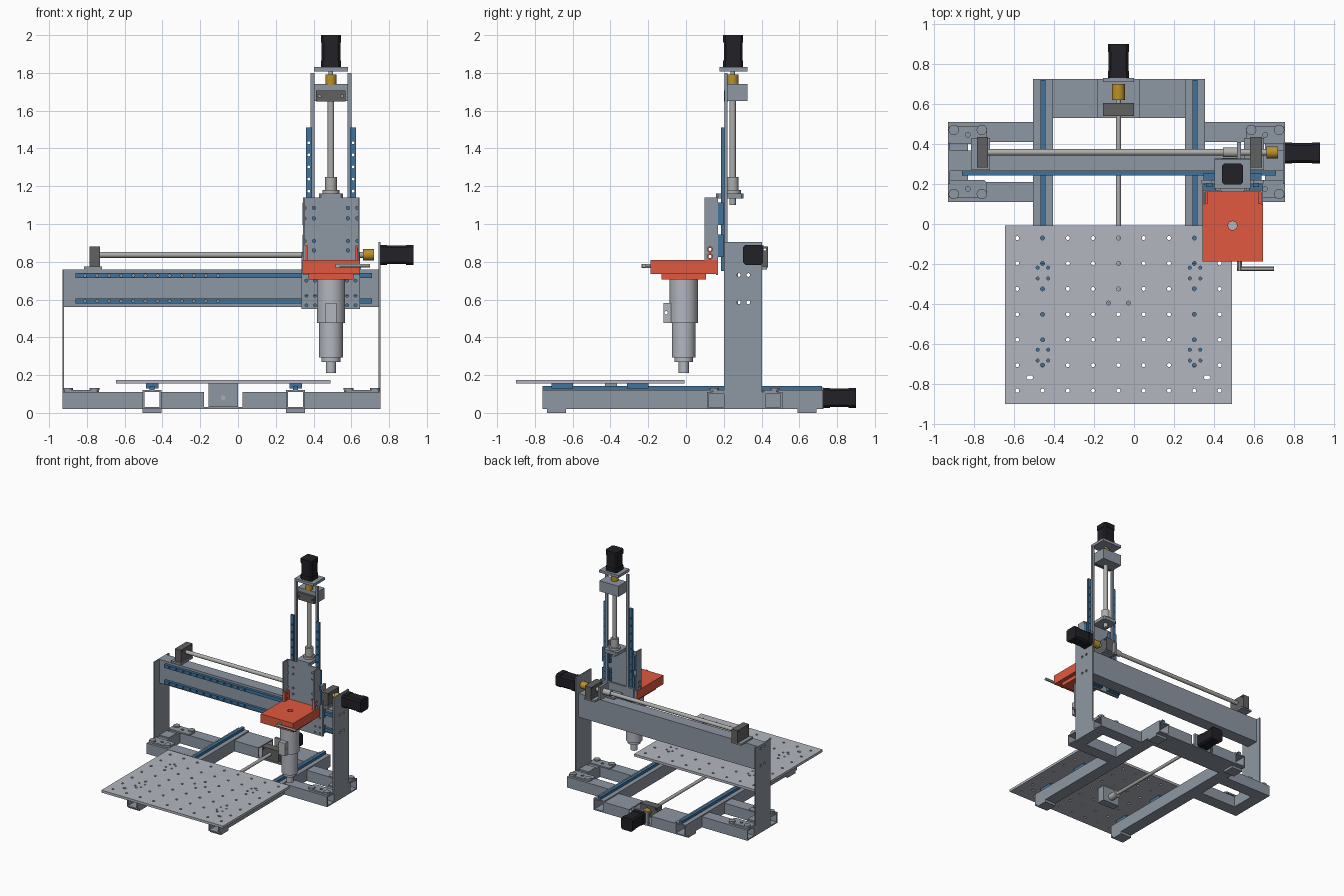
import bpy, bmesh, math
from mathutils import Matrix

if "Cube" in bpy.data.objects:
    bpy.data.objects.remove(bpy.data.objects["Cube"])


def material(name, rgb):
    m = bpy.data.materials.new(name)
    m.diffuse_color = (*rgb, 1)
    m.use_nodes = True
    m.node_tree.nodes["Principled BSDF"].inputs["Base Color"].default_value = m.diffuse_color
    return m


SLATE = material("slate", (0.27, 0.31, 0.36))
SILVER = material("silver", (0.45, 0.47, 0.52))
STEEL = material("steel", (0.42, 0.42, 0.41))
DARK = material("dark_grey", (0.12, 0.12, 0.12))
BLACK = material("black", (0.015, 0.015, 0.02))
BLUE = material("blue", (0.05, 0.17, 0.33))
GOLD = material("gold", (0.5, 0.28, 0.02))
RED = material("red", (0.75, 0.1, 0.05))

# local (u, v, depth) -> world: z gives (x, y), y gives (x, z), x gives (y, z)
AXES = {'z': Matrix.Identity(4),
        'y': Matrix(((1, 0, 0, 0), (0, 0, 1, 0), (0, 1, 0, 0), (0, 0, 0, 1))),
        'x': Matrix(((0, 0, 1, 0), (1, 0, 0, 0), (0, 1, 0, 0), (0, 0, 0, 1)))}


def finish(name, mesh, mat):
    bm = bmesh.new()
    bm.from_mesh(mesh)
    bmesh.ops.remove_doubles(bm, verts=bm.verts, dist=1e-5)
    bmesh.ops.recalc_face_normals(bm, faces=bm.faces)
    bm.to_mesh(mesh)
    bm.free()
    mesh.materials.clear()
    mesh.materials.append(mat)
    ob = bpy.data.objects.new(name, mesh)
    bpy.context.collection.objects.link(ob)
    return ob


def rect(u0, u1, v0, v1, c=0):
    if c:
        return [(u0 + c, v0), (u1 - c, v0), (u1, v0 + c), (u1, v1 - c),
                (u1 - c, v1), (u0 + c, v1), (u0, v1 - c), (u0, v0 + c)]
    return [(u0, v0), (u1, v0), (u1, v1), (u0, v1)]


def circ(u, v, r, n=12):
    return [(u + r * math.cos(2 * math.pi * i / n), v + r * math.sin(2 * math.pi * i / n)) for i in range(n)]


def plate(name, axis, outline, d0, d1, mat=SLATE, holes=()):
    """Flat outline with holes, extruded from d0 to d1 along the axis."""
    cu = bpy.data.curves.new(name, 'CURVE')
    cu.dimensions = '2D'
    cu.fill_mode = 'BOTH'
    cu.extrude = (d1 - d0) / 2
    for pts in [outline, *holes]:
        s = cu.splines.new('POLY')
        s.points.add(len(pts) - 1)
        for p, (u, v) in zip(s.points, pts):
            p.co = (u, v, 0, 1)
        s.use_cyclic_u = True
    tmp = bpy.data.objects.new(name + "_tmp", cu)
    bpy.context.collection.objects.link(tmp)
    bpy.context.view_layer.update()
    mesh = bpy.data.meshes.new_from_object(tmp.evaluated_get(bpy.context.evaluated_depsgraph_get()))
    bpy.data.objects.remove(tmp)
    mesh.transform(AXES[axis] @ Matrix.Translation((0, 0, (d0 + d1) / 2)))
    return finish(name, mesh, mat)


def tube(name, axis, u0, u1, v0, v1, d0, d1, w=0.01):
    return plate(name, axis, rect(u0, u1, v0, v1), d0, d1, SLATE, [rect(u0 + w, u1 - w, v0 + w, v1 - w)])


def box(name, x0, x1, y0, y1, z0, z1, mat=SLATE):
    bm = bmesh.new()
    bmesh.ops.create_cube(bm, size=1)
    for v in bm.verts:
        v.co = ((x0 + x1) / 2 + v.co.x * (x1 - x0), (y0 + y1) / 2 + v.co.y * (y1 - y0),
                (z0 + z1) / 2 + v.co.z * (z1 - z0))
    mesh = bpy.data.meshes.new(name)
    bm.to_mesh(mesh)
    bm.free()
    return finish(name, mesh, mat)


def cyl(name, axis, u, v, r, d0, d1, mat=STEEL, n=32):
    return plate(name, axis, circ(u, v, r, n), d0, d1, mat)


def motor(name, axis, u, v, d0, d1):
    for part, a, b, h in (("flange", d0, d0 + 0.035, 0.053), ("body", d0 + 0.035, d1 - 0.04, 0.05),
                          ("cap", d1 - 0.04, d1, 0.053)):
        plate(f"{name}_{part}", axis, rect(u - h, u + h, v - h, v + h, 0.012), a, b, BLACK)


CX = -0.085   # frame centre line
SX = 0.492    # spindle centre line

# --- base: long tubes, rails, carriages and feet
for side in (-1, 1):
    x = -0.075 + side * 0.38
    tube("base_long_tube", 'y', x - 0.05, x + 0.05, 0.02, 0.12, -0.76, 0.725)
    box("table_rail", x - 0.013, x + 0.013, -0.76, 0.72, 0.12, 0.142, BLUE)
    for y in (-0.685, 0.64):
        box("foot", x - 0.05, x + 0.05, y - 0.05, y + 0.05, 0, 0.02)
    for y in (-0.655, -0.255):
        box("table_carriage", x - 0.033, x + 0.033, y - 0.057, y + 0.057, 0.13, 0.156, BLUE)

    # side frames carrying the gantry
    inner, outer = (-0.505, -0.93) if side < 0 else (0.355, 0.755)
    lo, hi = min(inner, outer), max(inner, outer)
    for y in (0.16, 0.46):
        tube("side_cross_tube", 'x', y - 0.05, y + 0.05, 0.02, 0.11, lo, hi)
        a, b = sorted((outer, outer - side * 0.195))
        x_mid = outer - side * 0.1
        out = 1 if y > 0.3 else -1
        yb = y - out * 0.015
        plate("corner_gusset", 'z', rect(a, b, yb - 0.045, yb + 0.045, 0.012), 0.11, 0.122, SLATE,
              [circ(x_mid, yb, 0.012)])
        for dx in (-0.07, 0.07):
            cyl("gusset_bolt", 'z', x_mid + dx, y + out * 0.01, 0.026, 0.12, 0.132, SLATE, 16)
    a, b = sorted((outer, outer - side * 0.1))
    box("post_foot", a, b, 0.265, 0.365, 0.11, 0.122)
    tube("side_end_tube", 'y', a, b, 0.02, 0.11, 0.21, 0.41)

# --- rear cross beam with the drive of the table
for x0, x1 in ((-0.405, -0.18), (0.025, 0.255)):
    tube("rear_cross_tube", 'x', 0.53, 0.725, 0.02, 0.11, x0, x1)
box("drive_base_plate", -0.18, 0.025, 0.53, 0.725, 0.02, 0.03)
box("table_motor_plate", -0.155, 0, 0.71, 0.728, 0.02, 0.135)
plate("table_screw_bearing", 'y', rect(-0.155, 0, 0.03, 0.125), 0.54, 0.605, DARK, [circ(-0.14, 0.11, 0.007)])
cyl("table_screw", 'y', -0.078, 0.08, 0.013, -0.43, 0.63)
cyl("table_coupler", 'y', -0.078, 0.08, 0.032, 0.62, 0.7, GOLD)
motor("table_motor", 'y', -0.078, 0.08, 0.728, 0.9)
box("table_nut_bracket", -0.155, 0, -0.43, -0.365, 0.03, 0.156)
cyl("table_nut", 'y', -0.078, 0.08, 0.028, -0.365, -0.29)

# --- drilled table
holes = [circ(-0.583 + 0.1263 * i, -0.07 - 0.127 * j, 0.01) for i in range(9) for j in range(7)]
holes += [circ(x + dx, y + dy, 0.008, 8) for x in (-0.455, 0.305) for y in (-0.245, -0.655)
          for dx in (-0.026, 0.026) for dy in (-0.027, 0.027)]
holes += [circ(x, -0.395, 0.01) for x in (-0.128, -0.028)]
holes += [rect(x - 0.016, x + 0.016, -0.777, -0.757, 0.007) for x in (-0.52, 0.365)]
plate("table", 'z', rect(-0.645, 0.49, -0.9, -0.007), 0.155, 0.175, SILVER, holes)

# --- gantry: posts, beam, rails
post_holes = [circ(y, z, 0.01) for y in (0.28, 0.33) for z in (0.585, 0.73)]
plate("left_post", 'x', rect(0.2, 0.402, 0.11, 0.76), -0.93, -0.92, SLATE, post_holes)
plate("right_post", 'x', rect(0.2, 0.402, 0.11, 0.905), 0.744, 0.755, SLATE, post_holes)
tube("gantry_beam", 'x', 0.265, 0.367, 0.56, 0.76, -0.92, 0.744)
for z in (0.592, 0.727):
    plate("gantry_rail", 'y', rect(-0.86, 0.71, z - 0.014, z + 0.014), 0.243, 0.265, BLUE,
          [circ(-0.81 + 0.064 * i, z, 0.008, 8) for i in range(12)])
    for x in (0.405, 0.58):
        box("gantry_carriage", x - 0.057, x + 0.057, 0.22, 0.255, z - 0.033, z + 0.033, BLUE)

# --- gantry screw drive
for name, x0, x1 in (("left", -0.785, -0.73), ("right", 0.58, 0.64)):
    plate(f"gantry_{name}_bearing", 'x', rect(0.283, 0.435, 0.77, 0.88), x0, x1, DARK,
          [circ(y, 0.865, 0.007, 8) for y in (0.3, 0.418)])
    box(f"gantry_{name}_bearing_base", x0 - 0.03, x1 + 0.01, 0.27, 0.43, 0.76, 0.775)
cyl("gantry_screw", 'x', 0.358, 0.837, 0.016, -0.74, 0.67)
cyl("gantry_coupler", 'x', 0.358, 0.837, 0.03, 0.662, 0.72, GOLD)
cyl("gantry_nut", 'x', 0.358, 0.837, 0.024, 0.445, 0.52)
box("gantry_nut_bracket", 0.515, 0.535, 0.3, 0.41, 0.78, 0.89)
box("gantry_nut_arm", 0.44, 0.535, 0.215, 0.33, 0.775, 0.79)
motor("gantry_motor", 'x', 0.355, 0.837, 0.755, 0.93)

# --- forked lift plate with rails and carriages
right_side = [(0.155, 0.55), (0.155, 0.85), (0.108, 0.85), (0.108, 1.8), (0.088, 1.8), (0.088, 0.85)]
fork = [(SX + u, v) for u, v in right_side] + [(SX - u, v) for u, v in reversed(right_side)]
fork_holes = [circ(SX + s * u, v, 0.008, 8) for s in (-1, 1) for u in (0.085, 0.13) for v in (0.57, 0.62, 0.7)]
plate("lift_fork_plate", 'y', fork, 0.203, 0.22, SLATE, fork_holes)
for s in (-1, 1):
    x = SX + s * 0.117
    plate("lift_rail", 'y', rect(x - 0.016, x + 0.016, 0.75, 1.51), 0.184, 0.204, BLUE,
          [circ(x, 0.79 + 0.064 * i, 0.008, 8) for i in range(11)])
    for z in (0.885, 1.055):
        box("lift_carriage", x - 0.034, x + 0.034, 0.17, 0.198, z - 0.06, z + 0.06, BLUE)

# --- lift screw drive
box("lift_bearing_bracket", 0.403, 0.58, 0.22, 0.326, 1.65, 1.74)
plate("lift_bearing", 'y', rect(0.413, 0.57, 1.648, 1.708), 0.2, 0.222, DARK,
      [circ(SX + s * 0.06, 1.677, 0.008, 8) for s in (-1, 1)])
cyl("lift_screw", 'z', SX, 0.247, 0.017, 1.1, 1.74)
cyl("lift_coupler", 'z', SX, 0.247, 0.03, 1.735, 1.792, GOLD)
cyl("lift_spacer", 'z', SX, 0.247, 0.012, 1.79, 1.81)
plate("lift_motor_plate", 'z', rect(0.402, 0.582, 0.178, 0.325), 1.808, 1.83)
motor("lift_motor", 'z', SX, 0.25, 1.83, 2.0)
cyl("lift_nut", 'z', SX, 0.247, 0.031, 1.18, 1.25)
cyl("lift_nut_flange", 'z', SX, 0.247, 0.045, 1.16, 1.18)
plate("lift_nut_plate", 'z', rect(0.43, 0.555, 0.16, 0.305, 0.01), 1.135, 1.162)

# --- channel holding the spindle
chan_holes = [circ(SX + s * u, z, 0.009, 8) for s in (-1, 1) for u in (0.09, 0.14) for z in (0.86, 0.91, 1.03, 1.085)]
plate("channel_back", 'y', rect(0.345, 0.643, 0.73, 1.14), 0.16, 0.17, SLATE, chan_holes)
for x in (0.345, 0.634):
    plate("channel_flange", 'x', rect(0.097, 0.17, 0.735, 1.14), x, x + 0.01, SLATE,
          [circ(0.127, z, 0.014) for z in (0.828, 0.866)])

# --- red spindle clamp
bore = [circ(SX, -0.008, 0.022, 24)]
plate("clamp_plate", 'z', rect(0.342, 0.645, -0.187, 0.165), 0.735, 0.81, RED, bore)
plate("clamp_collar", 'z', rect(SX - 0.12, SX + 0.12, -0.13, 0.105), 0.705, 0.735, RED, bore)
for x in (0.356, 0.622):
    plate("clamp_ear", 'x', rect(0.1, 0.16, 0.81, 0.885), x, x + 0.011, RED,
          [circ(0.127, z, 0.008) for z in (0.828, 0.866)])
cyl("clamp_key_stem", 'y', 0.527, 0.778, 0.012, -0.235, -0.18, STEEL, 6)
cyl("clamp_key_arm", 'x', -0.223, 0.778, 0.011, 0.516, 0.7, STEEL, 6)

# --- spindle
for part, r, z0, z1 in (("upper_body", 0.075, 0.475, 0.706), ("lower_body", 0.063, 0.293, 0.475),
                        ("nose", 0.05, 0.27, 0.293), ("collet", 0.027, 0.212, 0.27)):
    cyl(f"spindle_{part}", 'z', SX, -0.012, r, z0, z1, SILVER)
plate("spindle_terminal", 'x', rect(-0.12, -0.07, 0.475, 0.583), SX - 0.03, SX + 0.03, SILVER,
      [circ(-0.105, 0.53, 0.009)])

# smooth round walls, keep edges sharp
for ob in bpy.context.collection.objects:
    ob.select_set(True)
    bpy.context.view_layer.objects.active = ob
bpy.ops.object.shade_smooth_by_angle(angle=math.radians(30))
